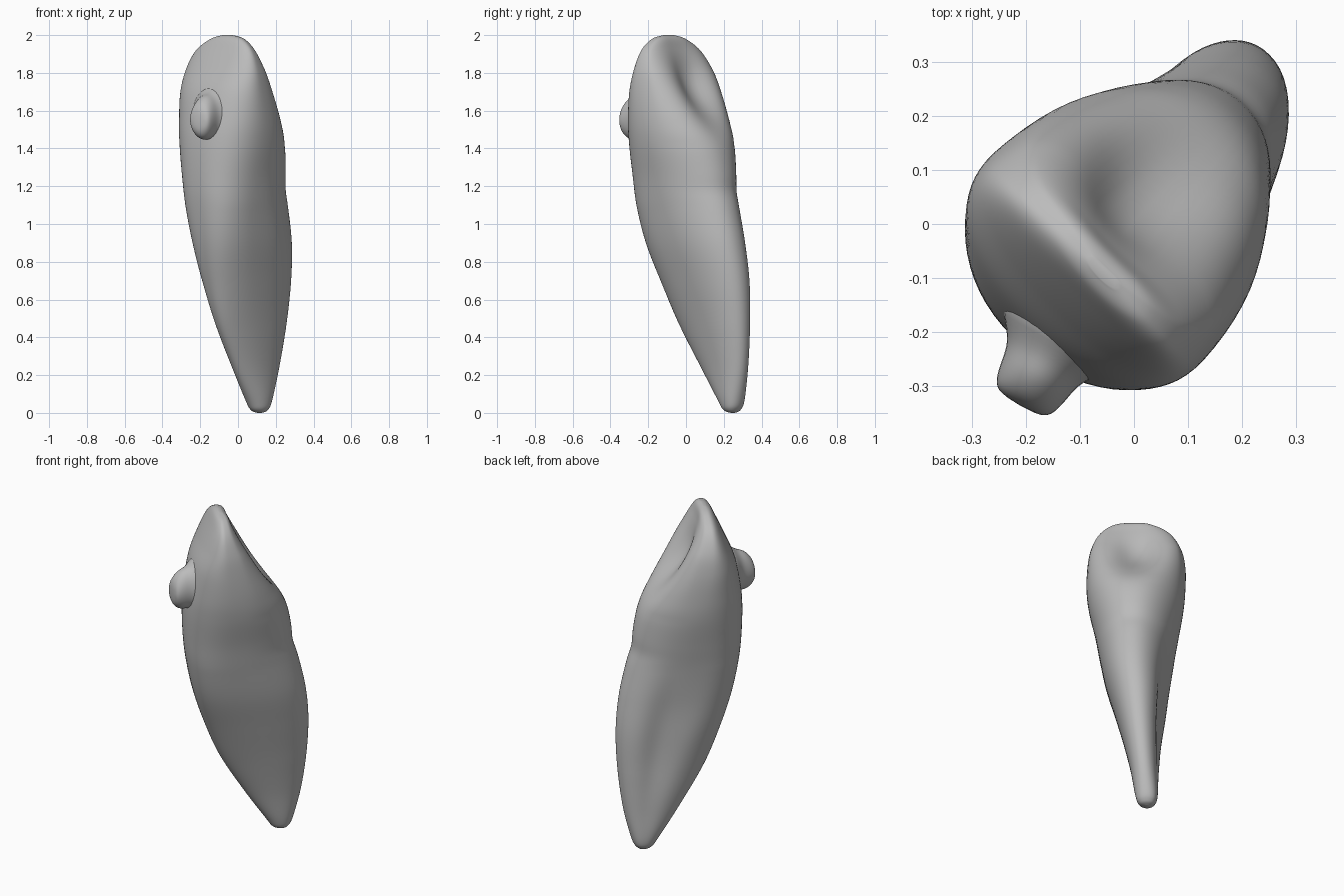
import bpy, bmesh, math
from mathutils import Vector

if "Cube" in bpy.data.objects:
    bpy.data.objects.remove(bpy.data.objects["Cube"])

grey = bpy.data.materials.new("plain_grey")
grey.use_nodes = True
colour = (0.5, 0.5, 0.5, 1)
grey.diffuse_color = colour
grey.node_tree.nodes["Principled BSDF"].inputs["Base Color"].default_value = colour

# Diagonal axes: depth runs from lip side to tongue side, width runs across
DEPTH = Vector((1, 1, 0)).normalized()
WIDTH = Vector((-1, 1, 0)).normalized()
UP = Vector((0, 0, 1))
SIDES = 72
STEPS = 7

# Height, depth range, width range
profile = [
    (0, .245, .265, .085, .105),
    (.015, .205, .295, .05, .135),
    (.07, .165, .322, .03, .152),
    (.25, .045, .365, .0, .155),
    (.48, -.092, .392, -.05, .165),
    (.7, -.183, .397, -.105, .183),
    (.9, -.247, .375, -.155, .195),
    (1.1, -.287, .33, -.19, .213),
    (1.25, -.302, .3, -.215, .235),
    (1.42, -.306, .265, -.25, .262),
    (1.55, -.295, .2, -.265, .272),
    (1.7, -.265, .105, -.265, .272),
    (1.82, -.215, .025, -.25, .25),
    (1.92, -.17, -.035, -.21, .19),
    (1.98, -.14, -.065, -.14, .09),
    (2, -.115, -.09, -.06, .01),
]


def bump(value, centre, spread):
    return math.exp(-((value - centre) / spread) ** 2)


def ramp(value, low, high):
    return min(max((value - low) / (high - low), 0), 1)


def spline(a, b, c, d, t):
    return b + t / 2 * (c - a + t * (2 * a - 5 * b + 4 * c - d + t * (3 * (b - c) + d - a)))


def smooth_rows(rows):
    last = len(rows) - 1
    result = []
    for i in range(last):
        near = [rows[min(max(i + k, 0), last)] for k in (-1, 0, 1, 2)]
        result += [[spline(*col, s / STEPS) for col in zip(*near)] for s in range(STEPS)]
    return result + [rows[-1]]


def body_point(row, angle):
    z, u0, u1, v0, v1 = row
    c, s = math.cos(angle), math.sin(angle)
    taper = -.1 + .22 * ramp(z, .45, 1.1)
    # Tongue side grows squarer towards the biting edge, lip side around the upper root
    power = .94 - .32 * ramp(z, 1.42, 1.8) * ramp(c, -.1, .3)
    power -= .16 * bump(z, .95, .36) * ramp(-c, -.1, .3)
    round_c = math.copysign(abs(c) ** power, c)
    round_s = math.copysign(abs(s) ** power, s)
    u = (u0 + u1) / 2 + (u1 - u0) / 2 * round_c
    across = (v1 - v0) / 2 * round_s * (1 - taper * c)
    # Long groove down one flank of the root
    if s > 0:
        across -= .035 * s * bump(c, .2, .35) * bump(z, .7, .35)
    if c > 0:
        # Hollow behind the crown, between two side ridges
        u -= .085 * c * bump(across, .02, .12) * bump(z, 1.71, .17)
        # Slight neckline at the foot of the crown
        u -= .01 * c * bump(z, 1.18, .06)
    return DEPTH * u + WIDTH * ((v0 + v1) / 2 + across) + UP * z


def loft(name, rings):
    bm = bmesh.new()
    loops = [[bm.verts.new(p) for p in ring] for ring in rings]
    for low, high in zip(loops, loops[1:]):
        for i in range(len(low)):
            j = (i + 1) % len(low)
            bm.faces.new((low[i], low[j], high[j], high[i]))
    bm.faces.new(loops[0][::-1])
    bm.faces.new(loops[-1])
    bmesh.ops.recalc_face_normals(bm, faces=bm.faces)
    mesh = bpy.data.meshes.new(name)
    bm.to_mesh(mesh)
    bm.free()
    for face in mesh.polygons:
        face.use_smooth = True
    mesh.materials.append(grey)
    obj = bpy.data.objects.new(name, mesh)
    bpy.context.collection.objects.link(obj)
    return obj


# Tooth body: crown and root as one lofted form
angles = [math.tau * i / SIDES for i in range(SIDES)]
loft("tooth_body", [[body_point(row, a) for a in angles] for row in smooth_rows(profile)])

# Bonded button: small faceted stud with a flared foot
OUT = Vector((-.5, -.87, 0)).normalized()
SIDE = UP.cross(OUT)
stages = [(0, .16, .19), (.05, .12, .15), (.085, .085, .132), (.12, .078, .13),
          (.16, .07, .1), (.18, .05, .05)]
foot = Vector((-.122, -.18, 1.585))
rings = []
for reach, half_width, half_height in stages:
    centre = foot + OUT * reach - UP * reach * .2
    rings.append([centre + SIDE * half_width * math.cos(math.tau * k / 8)
                  + UP * half_height * math.sin(math.tau * k / 8) for k in range(8)])
button = loft("crown_button", rings)
rounding = button.modifiers.new("rounding", "SUBSURF")
rounding.levels = rounding.render_levels = 2
